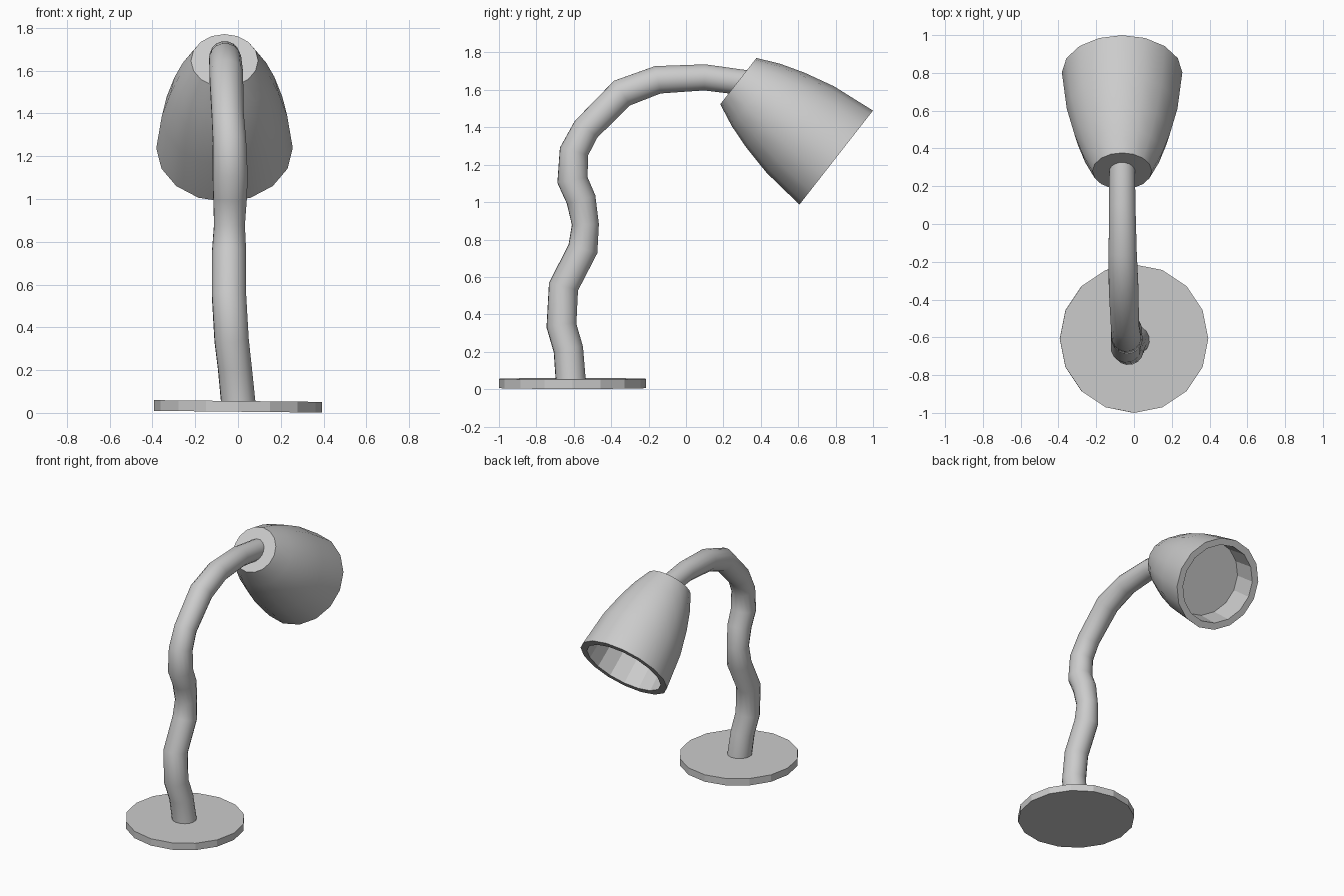
import bpy, bmesh, math
from mathutils import Vector, Matrix

if "Cube" in bpy.data.objects:
    bpy.data.objects.remove(bpy.data.objects["Cube"])

SIDES = 16

# Base: thin low-poly disc, very slightly tilted
bpy.ops.mesh.primitive_cylinder_add(vertices=SIDES, radius=0.393, depth=0.05,
                                    location=(0, -0.607, 0.0305),
                                    rotation=(0, math.radians(0.6), 0))
bpy.context.object.name = "base"

# Bent neck: x, y, z, radius along the centre line
path = [
    (0.003, -0.615, 0.03, 0.081), (-0.015, -0.629, 0.212, 0.080),
    (-0.03, -0.666, 0.34, 0.081), (-0.042, -0.655, 0.548, 0.081),
    (-0.042, -0.551, 0.75, 0.081), (-0.04, -0.538, 0.88, 0.073),
    (-0.037, -0.561, 1.014, 0.080), (-0.037, -0.607, 1.118, 0.083),
    (-0.04, -0.599, 1.27, 0.079), (-0.048, -0.534, 1.39, 0.076),
    (-0.055, -0.342, 1.583, 0.080), (-0.06, -0.151, 1.654, 0.076),
    (-0.062, 0.10, 1.667, 0.071), (-0.063, 0.34, 1.635, 0.069),
]
curve = bpy.data.curves.new("neck", 'CURVE')
curve.dimensions = '3D'
curve.bevel_depth = 1.0
curve.bevel_resolution = 6
curve.use_fill_caps = True
spline = curve.splines.new('POLY')
spline.points.add(len(path) - 1)
for p, (x, y, z, r) in zip(spline.points, path):
    p.co = (x, y, z, 1)
    p.radius = r
spline.use_smooth = True
neck = bpy.data.objects.new("neck", curve)
bpy.context.collection.objects.link(neck)
bpy.ops.object.select_all(action='DESELECT')
neck.select_set(True)
bpy.context.view_layer.objects.active = neck
bpy.ops.object.convert(target='MESH')

# Lamp shade: profile (distance along axis, radius), outside then recessed inside
start = Vector((-0.063, 0.28, 1.647))
end = Vector((-0.063, 0.803, 1.238))
axis = (end - start).normalized()
length = (end - start).length
side = Vector((1, 0, 0))
up = side.cross(axis)
outer = [(0, 0.157), (0.12, 0.211), (0.25, 0.253), (0.42, 0.293), (length, 0.319)]
inner = [(length, 0.272), (length - 0.18, 0.262)]

bm = bmesh.new()
rings = []
for d, r in outer + inner:
    rings.append([bm.verts.new(start + axis * d
                               + side * (r * math.cos(2 * math.pi * i / SIDES))
                               + up * (r * math.sin(2 * math.pi * i / SIDES)))
                  for i in range(SIDES)])
for k, (a, b) in enumerate(zip(rings, rings[1:])):
    for i in range(SIDES):
        j = (i + 1) % SIDES
        f = bm.faces.new((a[i], a[j], b[j], b[i]))
        f.smooth = k < len(outer) - 1
bm.faces.new(rings[0])
bm.faces.new(rings[-1])
bmesh.ops.recalc_face_normals(bm, faces=bm.faces)
mesh = bpy.data.meshes.new("lamp_shade")
bm.to_mesh(mesh)
bm.free()
bpy.context.collection.objects.link(bpy.data.objects.new("lamp_shade", mesh))
